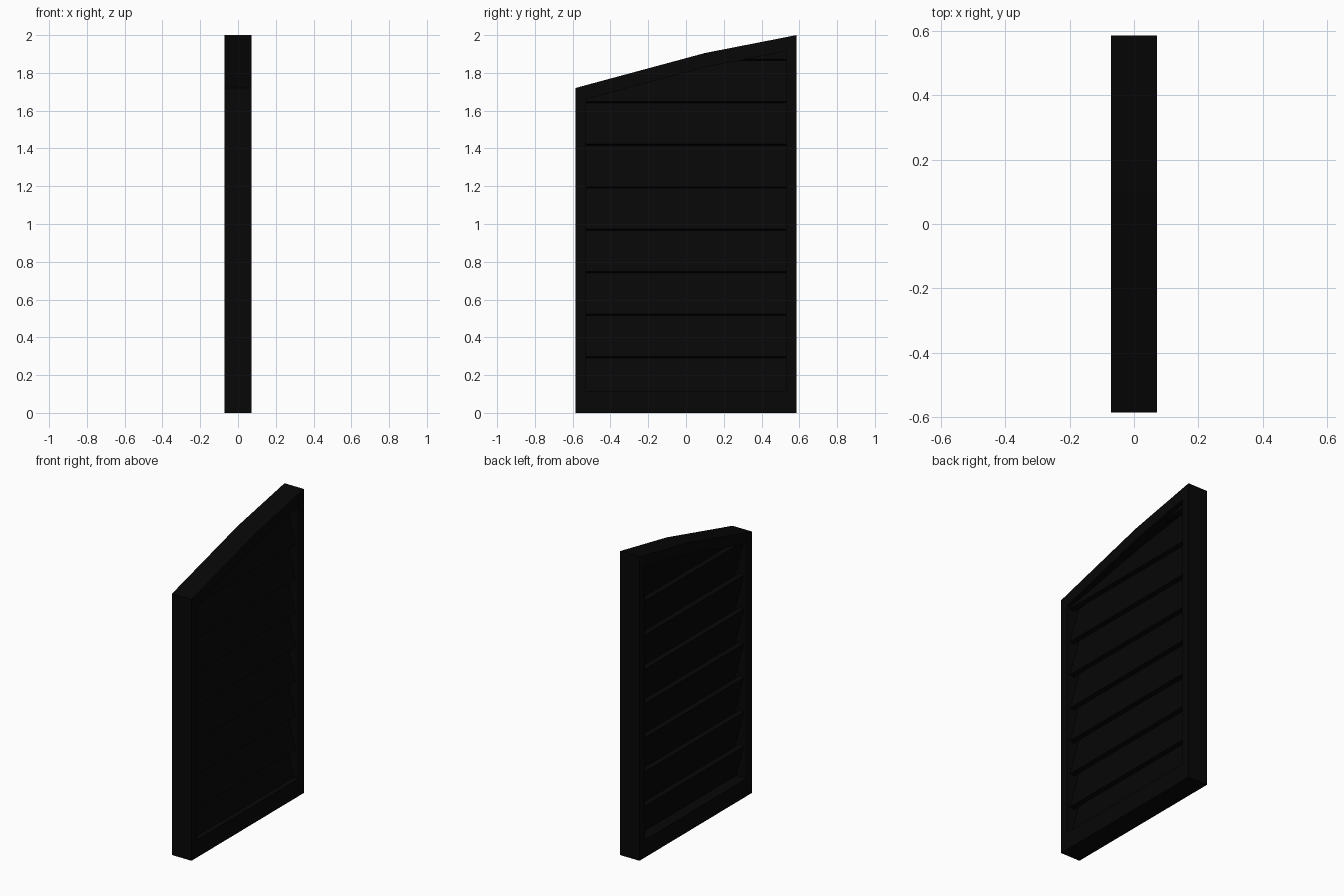
import bpy, bmesh, math
from mathutils import Vector, Matrix

if "Cube" in bpy.data.objects:
    bpy.data.objects.remove(bpy.data.objects["Cube"])

black = bpy.data.materials.new("matte black")
black.diffuse_color = (0.002, 0.002, 0.002, 1)
black.use_nodes = True
black.node_tree.nodes["Principled BSDF"].inputs["Base Color"].default_value = black.diffuse_color

# Outlines in (y, z): outer edge and louvre opening
outer = [(-0.585, 0), (0.585, 0), (0.585, 2.0), (0.10, 1.905), (-0.585, 1.72)]
inner = [(-0.53, 0.115), (0.53, 0.115), (0.53, 1.914), (0.10, 1.83), (-0.53, 1.66)]
HALF = 0.071


def finish(bm, name):
    bmesh.ops.recalc_face_normals(bm, faces=bm.faces[:])
    me = bpy.data.meshes.new(name)
    bm.to_mesh(me)
    bm.free()
    me.materials.append(black)
    ob = bpy.data.objects.new(name, me)
    bpy.context.collection.objects.link(ob)


# Frame: ring between both outlines, front to back
bm = bmesh.new()
rings = [[bm.verts.new((x, y, z)) for y, z in loop]
         for x, loop in ((-HALF, outer), (HALF, outer), (HALF, inner), (-HALF, inner))]
for r in range(4):
    a, b = rings[r], rings[(r + 1) % 4]
    for i in range(5):
        j = (i + 1) % 5
        bm.faces.new((a[i], a[j], b[j], b[i]))
finish(bm, "shutter_frame")

# Slats: tilted overlapping boards, trimmed under the sloping top rail
TILT, LENGTH, THICK, PITCH = math.radians(15), 0.265, 0.030, 0.225
rot = Matrix.Rotation(-TILT, 4, 'Y')
for k in range(9):
    bm = bmesh.new()
    bmesh.ops.create_cube(bm, size=1)
    # bottom edge near the outer face, sloping up and inward
    up = rot @ Vector((0, 0, LENGTH / 2))
    centre = Vector((0.033, 0, 0.070 + PITCH * k)) + up
    bm.transform(Matrix.Translation(centre) @ rot @ Matrix.Diagonal((THICK, 1.08, LENGTH, 1)))
    for (y0, z0), (y1, z1) in ((inner[2], inner[3]), (inner[3], inner[4])):
        normal = Vector((0, z1 - z0, y0 - y1))
        cut = bmesh.ops.bisect_plane(
            bm, geom=bm.verts[:] + bm.edges[:] + bm.faces[:],
            plane_co=(0, y0, z0 + 0.01), plane_no=normal, clear_outer=True)
        edges = [e for e in cut["geom_cut"] if isinstance(e, bmesh.types.BMEdge)]
        if edges:
            bmesh.ops.holes_fill(bm, edges=edges, sides=0)
    finish(bm, f"slat_{k + 1}")
